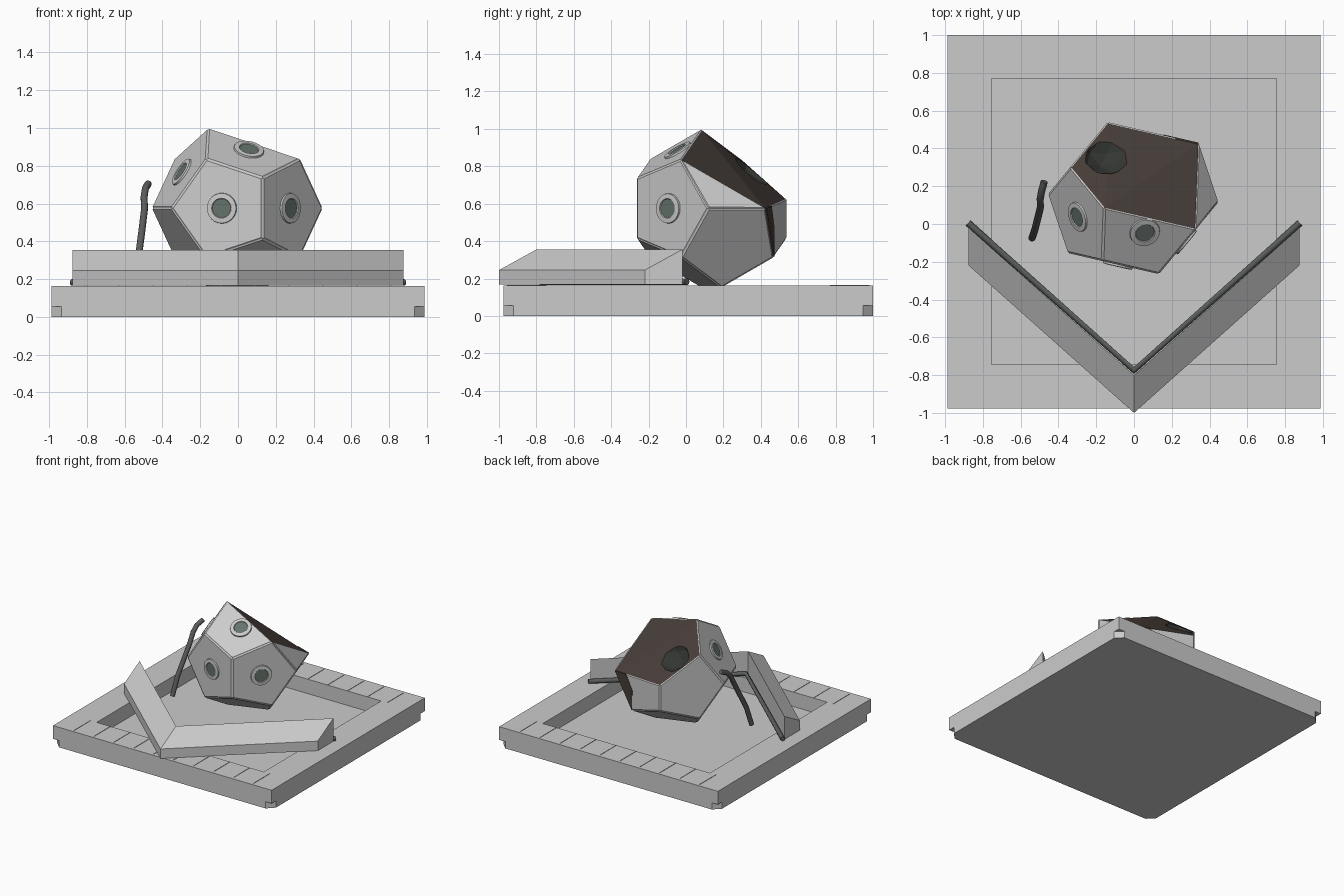
import bpy, bmesh
from math import pi, cos, sin, radians
from mathutils import Vector, Matrix

if "Cube" in bpy.data.objects:
    bpy.data.objects.remove(bpy.data.objects["Cube"])


def mat(name, r, g, b):
    m = bpy.data.materials.new(name)
    m.diffuse_color = (r, g, b, 1)
    m.use_nodes = True
    m.node_tree.nodes["Principled BSDF"].inputs["Base Color"].default_value = m.diffuse_color
    return m


GREY = mat("panel_grey", 0.6, 0.6, 0.6)
BROWN = mat("burnt_brown", 0.065, 0.048, 0.042)
DARK = mat("dark_core", 0.035, 0.038, 0.033)
GLASS = mat("port_glass", 0.13, 0.17, 0.15)
PIPE = mat("pipe_dark", 0.1, 0.11, 0.1)


def finish(bm, name, mats=()):
    bmesh.ops.recalc_face_normals(bm, faces=bm.faces)
    me = bpy.data.meshes.new(name)
    bm.to_mesh(me)
    bm.free()
    for m in mats:
        me.materials.append(m)
    ob = bpy.data.objects.new(name, me)
    bpy.context.collection.objects.link(ob)
    return ob


def add_box(bm, lo, hi, rot=0.0):
    lo, hi = Vector(lo), Vector(hi)
    size = hi - lo
    m = (Matrix.Translation((lo + hi) / 2) @ Matrix.Rotation(rot, 4, 'Z')
         @ Matrix.Diagonal((*size, 1)))
    bmesh.ops.create_cube(bm, size=1, matrix=m)


def subtract(ob, cutter):
    cutter.hide_render = True
    cutter.hide_set(True)
    mod = ob.modifiers.new("cut", 'BOOLEAN')
    mod.object = cutter
    mod.operation = 'DIFFERENCE'
    mod.solver = 'EXACT'


def tube(name, pts, radius):
    cu = bpy.data.curves.new(name, 'CURVE')
    cu.dimensions = '3D'
    cu.bevel_depth = radius
    cu.bevel_resolution = 3
    cu.use_fill_caps = True
    sp = cu.splines.new('POLY')
    sp.points.add(len(pts) - 1)
    for p, co in zip(sp.points, pts):
        p.co = (*co, 1)
    cu.materials.append(PIPE)
    ob = bpy.data.objects.new(name, cu)
    bpy.context.collection.objects.link(ob)
    return ob


# base tray
X0, Y0, Y1, TOP = 0.988, -0.977, 1.0, 0.163
bm = bmesh.new()
add_box(bm, (-X0, Y0, 0), (X0, Y1, TOP))
base = finish(bm, "base_tray")

# cutter for the sunken floor and the chamfered notches under the corners
bm = bmesh.new()
add_box(bm, (-0.755, -0.745, 0.045), (0.755, 0.77, 0.3))
h = 0.055 / 2 ** 0.5
for x in (-X0, X0):
    for y in (Y0, Y1):
        add_box(bm, (x - h, y - h, -0.05), (x + h, y + h, 0.055), pi / 4)
subtract(base, finish(bm, "base_cutter"))

# thin ribs across the front and back rims
bm = bmesh.new()
for y0, y1 in ((Y0 + 0.02, -0.745), (0.77, Y1 - 0.02)):
    for i in range(10):
        x = -0.81 + i * 0.18
        add_box(bm, (x - 0.0015, y0, TOP - 0.01), (x + 0.0015, y1, TOP + 0.003))
finish(bm, "rim_ribs")

# V shaped barrier, swept through three stations
bm = bmesh.new()
rings = []
for x in (-0.875, 0, 0.875):
    y = -1 + abs(x) * 0.78 / 0.875
    rings.append([bm.verts.new((x, y + dy, z)) for dy, z in
                  ((0, 0.167), (0, 0.245), (0.2, 0.355), (0.2, 0.167))])
for a, b in zip(rings, rings[1:]):
    for i in range(4):
        j = (i + 1) % 4
        bm.faces.new((a[i], a[j], b[j], b[i]))
bm.faces.new(rings[0])
bm.faces.new(rings[2])
finish(bm, "barrier")
tube("barrier_rail", [(-0.878, 0.005, 0.182), (0, -0.775, 0.182), (0.878, 0.005, 0.182)], 0.018)

# bent pipe standing beside the pod
tube("bent_pipe", [(-0.54, -0.075, 0.18), (-0.525, -0.03, 0.33), (-0.507, 0.04, 0.47),
                   (-0.495, 0.09, 0.57), (-0.497, 0.13, 0.635), (-0.49, 0.17, 0.68),
                   (-0.475, 0.225, 0.705)], 0.019)

# broken dodecahedral pod
PHI = (1 + 5 ** 0.5) / 2
EDGE = 0.319
PLACE = Matrix.Translation((-0.004, 0.137, 0.575)) @ Matrix.Rotation(radians(18.7), 4, 'Z')
corners, normals = [], []
for s in (-1, 1):
    for t in (-1, 1):
        for k in range(3):
            v, n = [0, 0, 0], [0, 0, 0]
            v[k], v[(k + 2) % 3] = s / 2, t * PHI ** 2 / 2
            n[k], n[(k + 1) % 3] = s, t * PHI
            corners.append(Vector(v) * EDGE)
            normals.append(Vector(n).normalized())
        corners += [Vector((s, t, u)) * PHI / 2 * EDGE for u in (-1, 1)]

# three corners at the upper back are missing, one is replaced by a lower break
lost = [Vector((0.5, 0, PHI ** 2 / 2)), Vector((PHI / 2,) * 3), Vector((0, PHI ** 2 / 2, 0.5))]
kept = [c for c in corners if all((c - l * EDGE).length > 0.02 for l in lost)]
broken = Vector((0, PHI ** 2 / 2 * EDGE, 0.05))
bm = bmesh.new()
for c in kept + [broken]:
    bm.verts.new(c)
bmesh.ops.convex_hull(bm, input=bm.verts)
bmesh.ops.dissolve_limit(bm, angle_limit=0.02, verts=bm.verts, edges=bm.edges)
bm.normal_update()
for f in bm.faces:
    f.material_index = 0 if max(f.normal.dot(n) for n in normals) > 0.999 else 1
# plates stand slightly proud of the seams between them
bmesh.ops.inset_individual(bm, faces=[f for f in bm.faces if f.material_index == 0],
                           thickness=0.007, depth=0.006)
pod = finish(bm, "pod_shell", (GREY, BROWN, DARK))
pod.matrix_world = PLACE

# dark hollow in the break
bm = bmesh.new()
bmesh.ops.create_icosphere(bm, subdivisions=2, radius=0.16,
                           matrix=Matrix.Translation((-0.03, 0.29, 0.26))
                           @ Matrix.Rotation(radians(-40), 4, 'X')
                           @ Matrix.Diagonal((1.0, 0.9, 0.85, 1)))
for f in bm.faces:
    f.material_index = 2
hollow = finish(bm, "hollow_cutter", (GREY, BROWN, DARK))
hollow.matrix_world = PLACE
subtract(pod, hollow)

# torn brown sliver down the back plate
right = Vector((PHI ** 2 / 2, 0.5, 0)) * EDGE
low = Vector((PHI / 2, PHI / 2, -PHI / 2)) * EDGE
out = Vector((1, PHI, 0)).normalized()
bm = bmesh.new()
tri = bm.faces.new([bm.verts.new(p) for p in
                    (right, low, right.lerp(low, 0.4) + Vector((-0.1, 0.06, 0.01)),
                     right.lerp(broken, 0.25))])
ext = bmesh.ops.extrude_face_region(bm, geom=[tri])["geom"]
bmesh.ops.translate(bm, vec=out * 0.009, verts=[g for g in ext if isinstance(g, bmesh.types.BMVert)])
finish(bm, "torn_plate", (BROWN,)).matrix_world = PLACE

# round ports on four faces
PROFILE = [(0.082, 0.0), (0.079, 0.016), (0.053, 0.018), (0.05, 0.013)]
SIDES = 24
for i, n in enumerate(((-1, -PHI, 0), (1, -PHI, 0), (0, -1, PHI), (-PHI, 0, 1))):
    n = Vector(n).normalized()
    bm = bmesh.new()
    rings = [[bm.verts.new((r * cos(2 * pi * k / SIDES), r * sin(2 * pi * k / SIDES), z))
              for k in range(SIDES)] for r, z in PROFILE]
    for a, b in zip(rings, rings[1:]):
        for k in range(SIDES):
            j = (k + 1) % SIDES
            bm.faces.new((a[k], a[j], b[j], b[k]))
    bm.faces.new(rings[0])
    bm.faces.new(rings[-1]).material_index = 1
    port = finish(bm, f"port_{i + 1}", (GREY, GLASS))
    port.matrix_world = (PLACE @ Matrix.Translation(n * EDGE * 1.1135)
                         @ n.to_track_quat('Z', 'Y').to_matrix().to_4x4())
